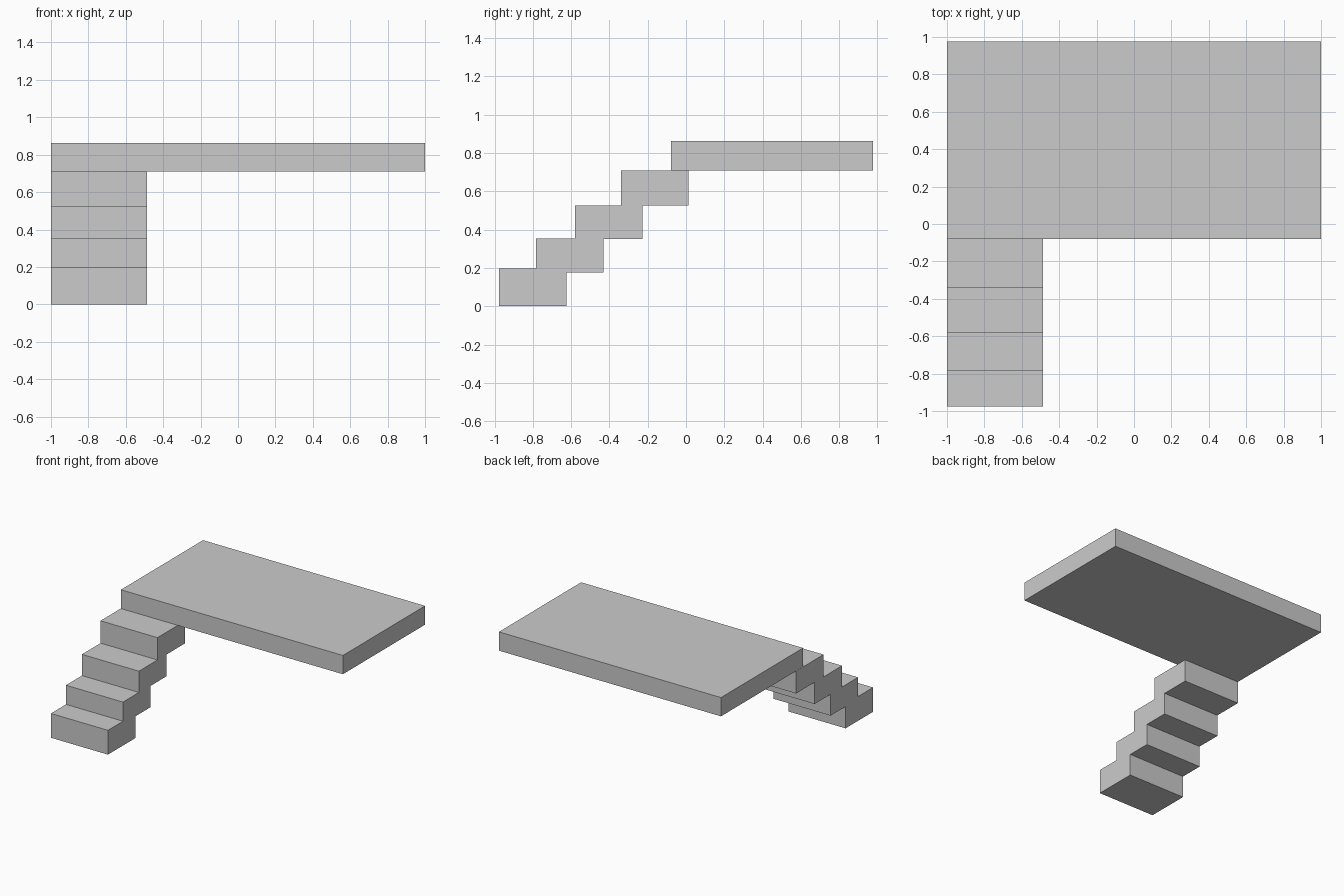
import bpy

if "Cube" in bpy.data.objects:
    bpy.data.objects.remove(bpy.data.objects["Cube"])


def box(name, x, y, z):
    """Box from (min, max) ranges on each axis."""
    bpy.ops.mesh.primitive_cube_add(size=1)
    ob = bpy.context.object
    ob.name = name
    ob.location = [(a + b) / 2 for a, b in (x, y, z)]
    ob.scale = [b - a for a, b in (x, y, z)]
    bpy.ops.object.transform_apply(location=True, rotation=False, scale=True)
    return ob


# raised platform
box("platform", (-0.999, 1.0), (-0.079, 0.977), (0.709, 0.862))

# overlapping stair blocks: front y, bottom z, top z
STEP_DEPTH = 0.353
steps = [(-0.977, 0.0, 0.198), (-0.784, 0.177, 0.354),
         (-0.579, 0.350, 0.527), (-0.34, 0.527, 0.709)]
for i, (y, z0, z1) in enumerate(steps, 1):
    box(f"step_{i}", (-1.0, -0.487), (y, y + STEP_DEPTH), (z0, z1))
